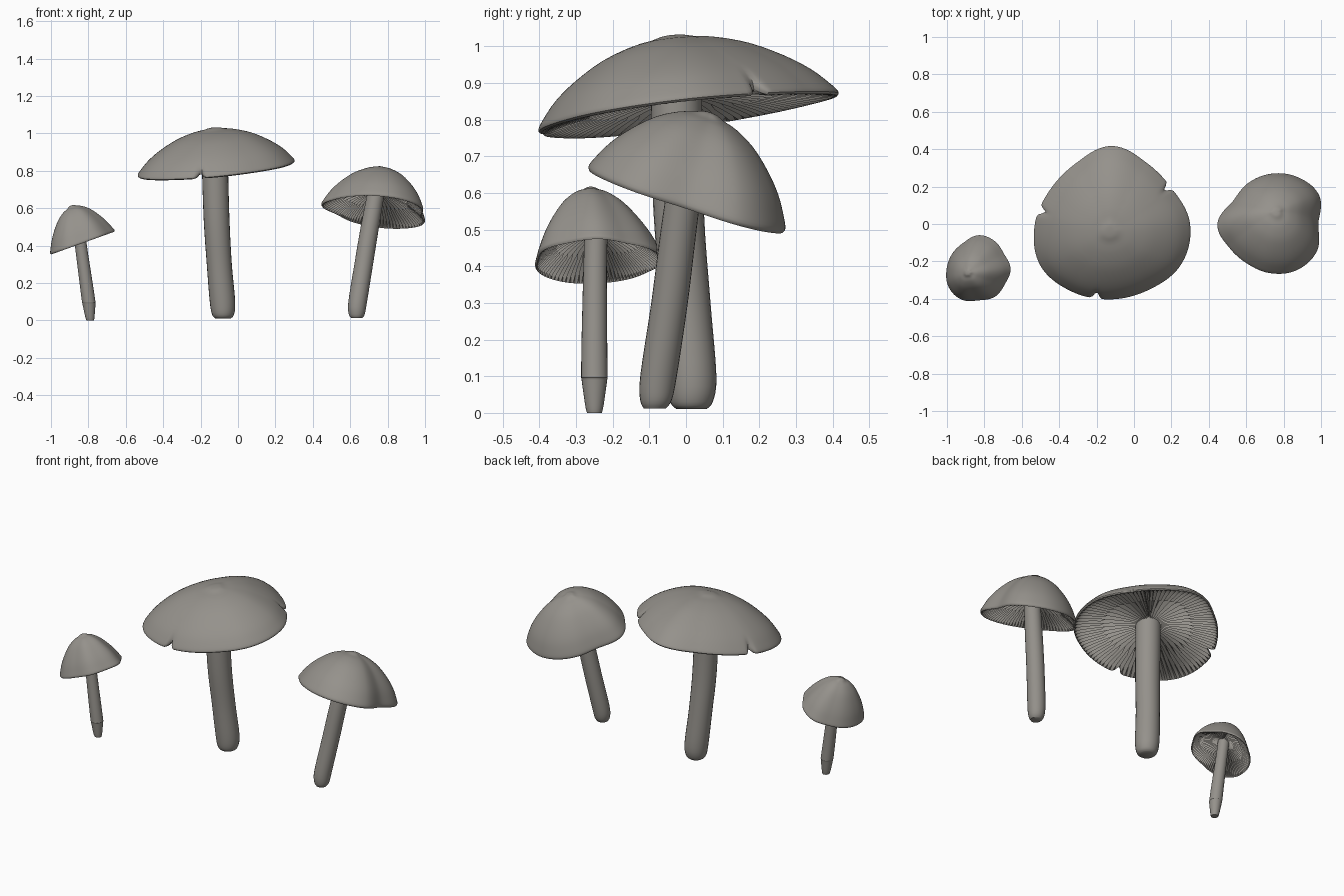
import bpy, bmesh, math
from mathutils import Vector

if "Cube" in bpy.data.objects:
    bpy.data.objects.remove(bpy.data.objects["Cube"], do_unlink=True)

SEGS = 192          # cap segments; every second one is a gill ridge
GREY = (0.3, 0.285, 0.26, 1)

mat = bpy.data.materials.new("warm grey")
mat.use_nodes = True
mat.diffuse_color = GREY
bsdf = mat.node_tree.nodes["Principled BSDF"]
bsdf.inputs["Base Color"].default_value = GREY
bsdf.inputs["Roughness"].default_value = 0.8


def spline(a, b, c, d, t):
    """Catmull-Rom step between b and c."""
    return b + 0.5 * t * (c - a + t * (2 * a - 5 * b + 4 * c - d + t * (3 * (b - c) + d - a)))


def sample_loop(values, t):
    n = len(values)
    i = int(t * n)
    return spline(*[values[(i + k) % n] for k in (-1, 0, 1, 2)], t * n - i)


def smooth_path(points, steps):
    pts = [Vector(p) for p in points]
    pts = [pts[0]] + pts + [pts[-1]]
    out = [spline(*pts[i:i + 4], s / steps) for i in range(len(pts) - 3) for s in range(steps)]
    return out + [pts[-1]]


def skin(name, rings, smooth_angle):
    """Closed surface through a list of rings, with fans at both ends."""
    bm = bmesh.new()
    loops = [[bm.verts.new(p) for p in ring] for ring in rings]
    n = len(loops[0])
    for a, b in zip(loops, loops[1:]):
        for i in range(n):
            j = (i + 1) % n
            bm.faces.new((a[i], a[j], b[j], b[i]))
    for loop, ring in ((loops[0], rings[0]), (loops[-1], rings[-1])):
        tip = bm.verts.new(sum(ring, Vector()) / n)
        for i in range(n):
            bm.faces.new((loop[i], loop[(i + 1) % n], tip))
    bmesh.ops.recalc_face_normals(bm, faces=bm.faces)
    mesh = bpy.data.meshes.new(name)
    bm.to_mesh(mesh)
    bm.free()
    mesh.materials.append(mat)
    obj = bpy.data.objects.new(name, mesh)
    bpy.context.collection.objects.link(obj)
    bpy.ops.object.select_all(action='DESELECT')
    obj.select_set(True)
    bpy.context.view_layer.objects.active = obj
    bpy.ops.object.shade_smooth_by_angle(angle=math.radians(smooth_angle))


def stem(name, points):
    """Tube along points of (x, y, z, radius)."""
    rings = []
    for x, y, z, r in smooth_path(points, 4):
        angles = [math.tau * i / 24 for i in range(24)]
        rings.append([Vector((x + r * math.cos(a), y + r * math.sin(a), z)) for a in angles])
    skin(name, rings, 50)


# Dome section: (distance from centre, height), both as fractions
DOME = [(0.02, 1), (0.08, 0.99), (0.16, 0.95), (0.3, 0.9), (0.5, 0.77),
        (0.7, 0.56), (0.85, 0.35), (0.95, 0.15), (1, 0.02), (0.985, -0.03)]


def cap(name, centre, tilt, apex, radii, hollow, sharpness=1, splits=()):
    """Wavy tilted cap with a gilled underside."""
    centre, lean = Vector(centre), Vector(apex) - Vector(centre)

    def ring(u, heights):
        pts = []
        for i in range(SEGS):
            a = math.tau * i / SEGS
            r = sample_loop(radii, i / SEGS)
            h = heights(i)
            for s in splits:
                d = (math.degrees(a) - s + 180) % 360 - 180
                cut = math.exp(-(d / 2.5) ** 2) * u ** 10
                r *= 1 - 0.1 * cut
                h += 0.12 * cut
            x, y = u * r * math.cos(a), u * r * math.sin(a)
            flat = Vector((x, y, x * tilt[0] + y * tilt[1]))
            pts.append(centre + flat + lean * h)
        return pts

    rings = []
    for u, h in smooth_path(DOME, 3):
        h = h ** sharpness if h > 0 else h
        rings.append(ring(u, lambda i: h))
    # Gills: even segments hang as ridges, odd ones rise into grooves
    for u in (0.96, 0.9, 0.8, 0.65, 0.5, 0.35, 0.2):
        base = hollow * (1 - u * u) - 0.05
        depth = 0.16 * min(1, (1 - u) * 6 + 0.1)
        short = u < 0.6
        rings.append(ring(u, lambda i: base + (depth if i % 2 or (short and i % 4 == 2) else 0)))
    skin(name, rings, 35)


# Large mushroom in the middle
cap("large_cap", (-0.12, 0, 0.82), (0.09, 0.125), (-0.13, -0.04, 1.03),
    [.42, .375, .377, .417, .377, .376, .41, .44, .418, .402, .404, .43],
    0.25, splits=(33, 169, 258))
stem("large_stem", [(-.08, .015, .01, .04), (-.08, .015, .03, .058), (-.083, .015, .1, .068),
                    (-.1, 0, .3, .067), (-.115, -.02, .55, .069), (-.125, -.027, .89, .07)])

# Medium mushroom on the left side
cap("medium_cap", (0.73, 0, 0.59), (-0.1, -0.32), (0.76, 0.065, 0.82),
    [.255, .3, .288, .267, .248, .236, .284, .254, .246, .263, .284, .287], 0.45)
stem("medium_stem", [(.635, -.085, .012, .03), (.635, -.082, .035, .043), (.64, -.075, .1, .05),
                     (.672, -.045, .3, .05), (.705, -.02, .5, .049), (.745, 0.01, .72, .046)])

# Small mushroom on the right side
cap("small_cap", (-0.83, -0.24, 0.42), (0.36, 0.0), (-0.89, -0.26, 0.615),
    [.17, .157, .171, .18, .162, .163, .171, .187, .188, .168, .172, .162],
    0.4, sharpness=1.12)
stem("small_stem", [(-.79, -.25, 0, .02), (-.792, -.25, .02, .025), (-.797, -.25, .09, .035),
                    (-.799, -.25, .105, .036), (-.812, -.25, .2, .035),
                    (-.84, -.248, .4, .032), (-.852, -.245, .5, .032)])
